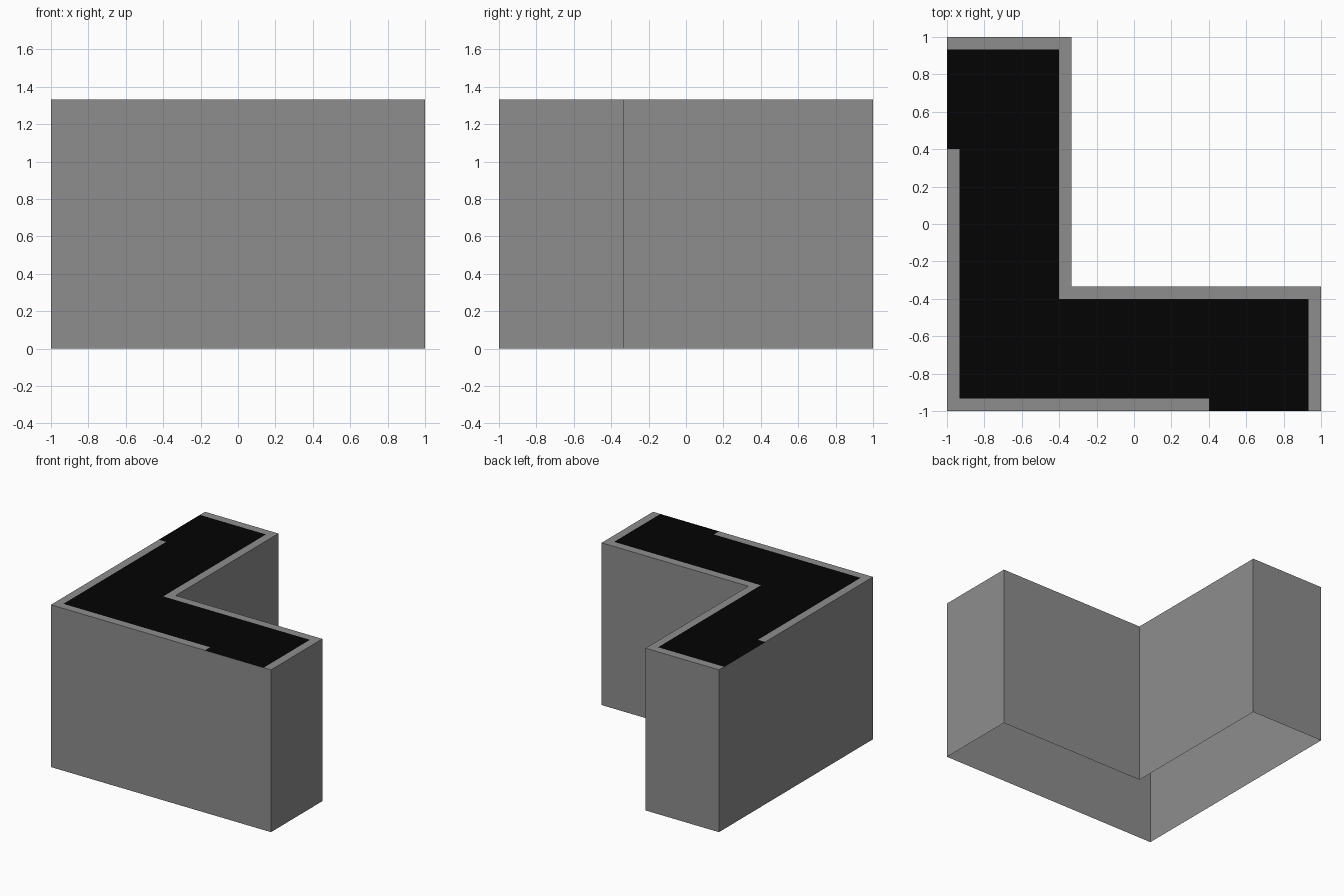
import bpy

if "Cube" in bpy.data.objects:
    bpy.data.objects.remove(bpy.data.objects["Cube"])

H = 4 / 3        # wall height
A = -1 / 3       # inner corner of the L
T = 1 / 15       # trim width
I, E = A - T, 1 - T   # inner corner and end of the dark fill


def material(name, value):
    mat = bpy.data.materials.new(name)
    mat.diffuse_color = (value, value, value, 1)
    mat.use_nodes = True
    mat.node_tree.nodes["Principled BSDF"].inputs["Base Color"].default_value = mat.diffuse_color
    return mat


GREY = material("dark_grey", 0.27)
BLACK = material("black", 0.001)


def diagonal(half):
    """Complete a profile by mirroring it across the line x = y."""
    return half + [(y, x) for x, y in reversed(half) if x != y]


def make_object(name, verts, faces, mat):
    mesh = bpy.data.meshes.new(name)
    mesh.from_pydata(verts, [], faces)
    mesh.update()
    mesh.materials.append(mat)
    obj = bpy.data.objects.new(name, mesh)
    bpy.context.collection.objects.link(obj)


def flat_cap(name, loop, mat):
    """Single upward facing polygon at the top of the walls."""
    area = sum(p[0] * q[1] - q[0] * p[1] for p, q in zip(loop, loop[1:] + loop[:1]))
    if area < 0:
        loop = loop[::-1]
    make_object(name, [(x, y, H) for x, y in loop], [range(len(loop))], mat)


# Outer walls: L-shaped sheet, open underneath
outline = [(-1, -1), (1, -1), (1, A), (A, A), (A, 1), (-1, 1)]
n = len(outline)
make_object("walls",
            [(x, y, z) for z in (0, H) for x, y in outline],
            [(i, (i + 1) % n, (i + 1) % n + n, i + n) for i in range(n)], GREY)

# Top trim along the inside of the L and both ends
outer_half = [(1, -1), (1, A), (A, A)]
inner_half = [(E, -1), (E, I), (I, I)]
flat_cap("inner_trim", diagonal(outer_half) + diagonal(inner_half)[::-1], GREY)

# Top trim along the outside corner, stopping short of the ends
flat_cap("outer_trim", diagonal([(0.4, -1), (-1, -1)])
         + diagonal([(0.4, -E), (-E, -E)])[::-1], GREY)

# Dark top fill, reaching the outer edge at the two gaps
flat_cap("dark_top", diagonal([(I, I), (E, I), (E, -1), (0.4, -1), (0.4, -E), (-E, -E)]),
         BLACK)
